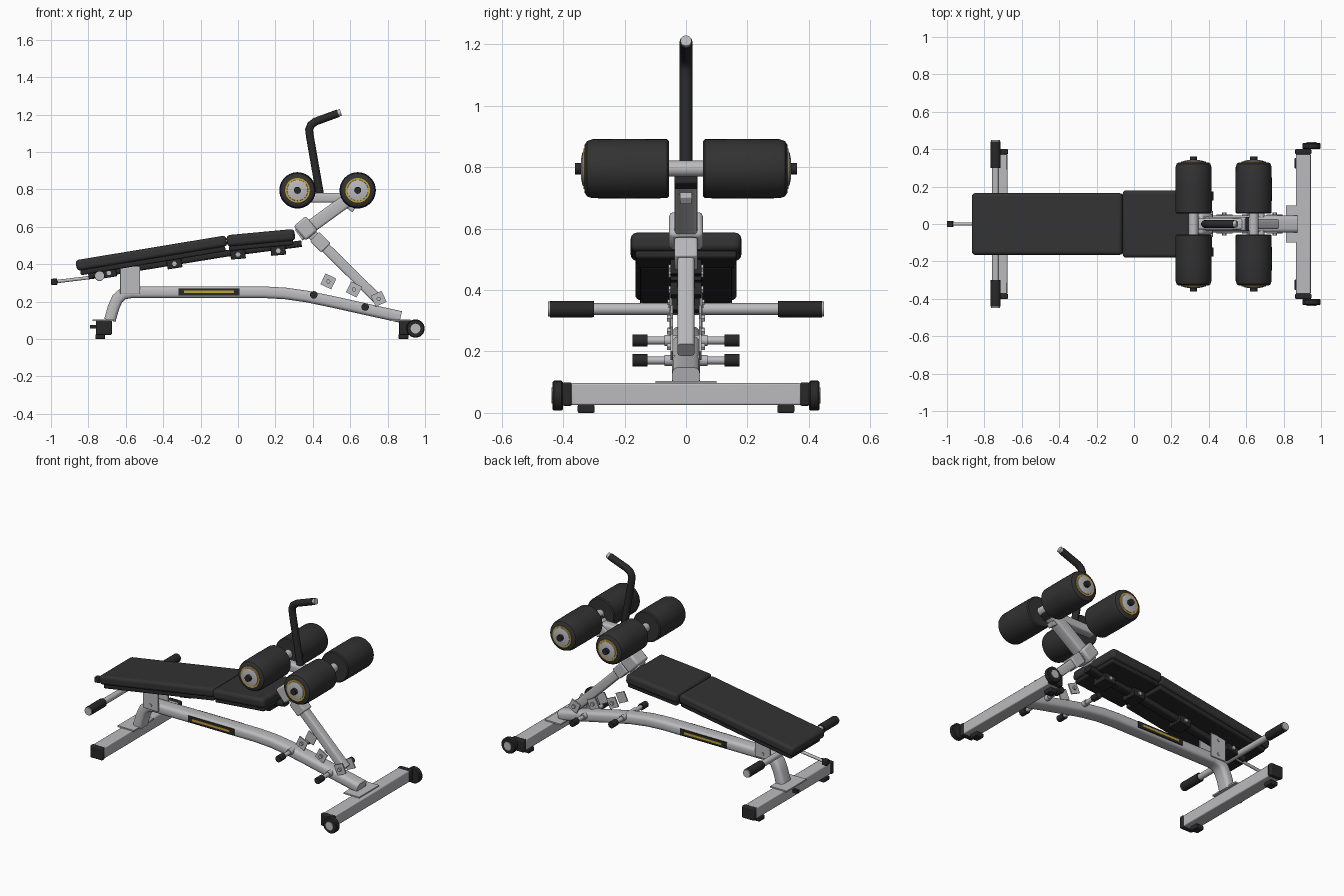
import bpy, bmesh, math
from mathutils import Vector, Matrix

if "Cube" in bpy.data.objects:
    bpy.data.objects.remove(bpy.data.objects["Cube"])

def material(name, rgb):
    m = bpy.data.materials.new(name)
    m.use_nodes = True
    m.diffuse_color = (*rgb, 1)
    m.node_tree.nodes["Principled BSDF"].inputs["Base Color"].default_value = (*rgb, 1)
    return m

SILVER = material("silver paint", (0.50, 0.50, 0.52))
PAD = material("black upholstery", (0.032, 0.032, 0.032))
RUBBER = material("black plastic", (0.022, 0.022, 0.023))
GOLD = material("gold trim", (0.55, 0.36, 0.04))

def finish(name, bm, mat, bevel=0.0, segments=2):
    bmesh.ops.recalc_face_normals(bm, faces=bm.faces)
    mesh = bpy.data.meshes.new(name)
    bm.to_mesh(mesh)
    bm.free()
    mesh.materials.append(mat)
    ob = bpy.data.objects.new(name, mesh)
    bpy.context.collection.objects.link(ob)
    if bevel:
        mod = ob.modifiers.new("soft edges", 'BEVEL')
        mod.width, mod.segments = bevel, segments
    bpy.ops.object.select_all(action='DESELECT')
    bpy.context.view_layer.objects.active = ob
    ob.select_set(True)
    bpy.ops.object.shade_smooth_by_angle(angle=math.radians(35))
    return ob

def box(name, loc, size, mat, tilt=0, bevel=0.0, segments=2):
    """Box whose x axis climbs by tilt degrees towards +x."""
    bm = bmesh.new()
    bmesh.ops.create_cube(bm, size=1)
    bmesh.ops.scale(bm, vec=size, verts=bm.verts)
    ob = finish(name, bm, mat, bevel, segments)
    ob.location = loc
    ob.rotation_euler.y = -math.radians(tilt)
    return ob

def lathe(name, x, z, profile, mat, steps=28):
    """Turned part around a sideways axis; profile holds (radius, y)."""
    bm = bmesh.new()
    vs = [bm.verts.new((r, y, 0)) for r, y in profile]
    es = [bm.edges.new(p) for p in zip(vs, vs[1:])]
    bmesh.ops.spin(bm, geom=vs + es, cent=(0, 0, 0), axis=(0, 1, 0),
                   angle=math.tau, steps=steps)
    bmesh.ops.remove_doubles(bm, verts=bm.verts, dist=1e-5)
    ob = finish(name, bm, mat)
    ob.location = (x, 0, z)
    return ob

def rod(name, x, z, r, y0, y1, mat, steps=24):
    return lathe(name, x, z, [(0, y0), (r, y0), (r, y1), (0, y1)], mat, steps)

def sweep(name, path, width, height, mat, corner=0.012):
    """Rounded tube along a path of (x, z) points."""
    ring = []
    for k in range(16):
        a = math.tau * (k // 4 * 4 + (k % 4) * 4 / 3) / 16
        q = math.pi / 4 + k // 4 * math.pi / 2
        ring.append((math.copysign(width / 2 - corner, math.cos(q)) + corner * math.cos(a),
                     math.copysign(height / 2 - corner, math.sin(q)) + corner * math.sin(a)))
    pts = [Vector((x, 0, z)) for x, z in path]
    bm = bmesh.new()
    rings = []
    for i, p in enumerate(pts):
        d0 = (p - pts[max(i - 1, 0)]).normalized()
        d1 = (pts[min(i + 1, len(pts) - 1)] - p).normalized()
        t = (d0 + d1).normalized()
        n = Vector((-t.z, 0, t.x)) / max(0.7, t.dot(d1 if d1.length else d0))
        rings.append([bm.verts.new(p + n * v + Vector((0, u, 0))) for u, v in ring])
    for a, b in zip(rings, rings[1:]):
        for k in range(16):
            bm.faces.new((a[k], a[(k + 1) % 16], b[(k + 1) % 16], b[k]))
    bm.faces.new(rings[0])
    bm.faces.new(rings[-1])
    bmesh.ops.remove_doubles(bm, verts=bm.verts, dist=1e-5)
    return finish(name, bm, mat)

SIDES = (("left", 1), ("right", -1))

# Arched main frame
sweep("main_frame", [(-0.685, 0.10), (-0.665, 0.17), (-0.645, 0.215), (-0.615, 0.242),
                     (-0.57, 0.25), (0.14, 0.25), (0.25, 0.244), (0.37, 0.227),
                     (0.50, 0.20), (0.87, 0.118)], 0.09, 0.062, SILVER, 0.02)

# Floor crossbars, end caps, feet and mounting plates
for end, x in (("rear", -0.717), ("front", 0.905)):
    box(end + "_crossbar", (x, 0, 0.061), (0.08, 0.75, 0.072), SILVER, bevel=0.006)
    for side, s in SIDES:
        box(f"{end}_end_cap_{side}", (x, s * 0.387, 0.061), (0.086, 0.03, 0.077), RUBBER, bevel=0.006)
        box(f"{end}_foot_{side}", (x - 0.02, s * 0.325, 0.013), (0.052, 0.055, 0.026), RUBBER, bevel=0.004)
box("rear_mount_plate", (-0.72, 0, 0.1), (0.115, 0.2, 0.009), SILVER)
box("front_mount_plate", (0.868, 0, 0.1), (0.11, 0.2, 0.009), SILVER)
box("rear_bolt", (-0.77, 0, 0.065), (0.04, 0.02, 0.02), RUBBER)

# Transport wheels
for side, s in SIDES:
    lathe("wheel_" + side, 0.949, 0.056,
          [(0, s * 0.4), (0.044, s * 0.4), (0.049, s * 0.405), (0.049, s * 0.429),
           (0.044, s * 0.434), (0, s * 0.434)], RUBBER)
    rod("wheel_hub_" + side, 0.949, 0.056, 0.026, s * 0.43, s * 0.438, SILVER)

# Padded bench in two sections, each on a backing board
box("back_pad", (-0.463, 0, 0.459), (0.815, 0.33, 0.058), PAD, 9.4, 0.018, 4)
box("back_board", (-0.455, 0, 0.419), (0.785, 0.30, 0.028), RUBBER, 9.4, 0.008)
box("seat_pad", (0.122, 0, 0.541), (0.365, 0.36, 0.062), PAD, 5.3, 0.02, 4)
box("seat_board", (0.124, 0, 0.50), (0.345, 0.33, 0.026), RUBBER, 5.3, 0.008)
sweep("bench_rail", [(-0.80, 0.338), (-0.06, 0.458), (0.34, 0.51)], 0.06, 0.035, RUBBER)

# Pad brackets with bolt heads
for i, (x, z, t) in enumerate([(-0.69, 0.353, 9), (-0.34, 0.402, 9), (0.0, 0.452, 5), (0.215, 0.472, 5)]):
    box(f"pad_bracket_{i}", (x, 0, z), (0.08, 0.10, 0.048), RUBBER, t, 0.003)
    for side, s in SIDES:
        rod(f"bracket_bolt_{i}_{side}", x, z, 0.013, s * 0.045, s * 0.057, SILVER, 6)

# Rear support plates and side handles
for side, s in SIDES:
    box("support_plate_" + side, (-0.577, s * 0.05, 0.315), (0.108, 0.009, 0.15), SILVER, bevel=0.003)
    for z in (0.27, 0.36):
        rod(f"support_bolt_{z}_{side}", -0.577, z, 0.01, s * 0.05, s * 0.06, SILVER, 6)
    lathe("handle_grip_" + side, -0.74, 0.338,
          [(0, s * 0.3), (0.026, s * 0.3), (0.027, s * 0.306), (0.027, s * 0.442), (0, s * 0.444)], RUBBER)
    rod("handle_tip_" + side, -0.74, 0.338, 0.024, s * 0.44, s * 0.45, SILVER)
rod("handle_bar", -0.74, 0.338, 0.019, -0.31, 0.31, SILVER)

# Pull pin behind the bench
sweep("pull_pin", [(-0.98, 0.306), (-0.74, 0.335)], 0.018, 0.018, SILVER, 0.008)
box("pull_pin_knob", (-0.983, 0, 0.306), (0.034, 0.034, 0.034), RUBBER, 5, 0.004)

# Name plate bands, plain gold on black
for side, s in SIDES:
    box("badge_" + side, (-0.155, s * 0.047, 0.252), (0.325, 0.006, 0.038), RUBBER)
    box("badge_stripe_" + side, (-0.155, s * 0.049, 0.252), (0.265, 0.006, 0.014), GOLD)

# Adjustable strut, collars and plates
sweep("strut", [(0.38, 0.575), (0.755, 0.205)], 0.054, 0.054, SILVER, 0.01)
box("strut_collar", (0.44, 0, 0.518), (0.085, 0.075, 0.07), SILVER, -45, 0.006)
box("strut_head", (0.362, 0, 0.592), (0.085, 0.11, 0.10), SILVER, 40, 0.012)
for i, (x, z, t) in enumerate([(0.483, 0.308, -25), (0.62, 0.265, -27), (0.752, 0.215, 25)]):
    for side, s in SIDES:
        box(f"lock_plate_{i}_{side}", (x, s * 0.046, z), (0.064, 0.008, 0.064), SILVER, t)
        rod(f"lock_bolt_{i}_{side}", x, z, 0.012, s * 0.046, s * 0.062, SILVER, 6)

# Foot pegs through the frame
for i, (x, z) in enumerate([(0.405, 0.236), (0.68, 0.171)]):
    rod(f"peg_rod_{i}", x, z, 0.013, -0.14, 0.14, SILVER)
    rod(f"peg_sleeve_{i}", x, z, 0.018, -0.07, 0.07, SILVER)
    for side, s in SIDES:
        rod(f"peg_cap_{i}_{side}", x, z, 0.02, s * 0.125, s * 0.175, RUBBER)

# Leg arm carrying the rollers
sweep("leg_arm", [(0.325, 0.555), (0.615, 0.765)], 0.074, 0.07, SILVER)
sweep("roller_beam", [(0.31, 0.755), (0.63, 0.755)], 0.06, 0.052, SILVER)
box("arm_cap", (0.625, 0, 0.765), (0.04, 0.074, 0.065), RUBBER, 36, 0.005)
box("arm_stop", (0.60, 0, 0.705), (0.05, 0.04, 0.03), SILVER, -35, 0.004)

# Foam rollers with gold-ringed hubs
for end, x in (("inner", 0.318), ("outer", 0.64)):
    z = 0.795
    rod(end + "_axle", x, z, 0.017, -0.34, 0.34, SILVER)
    rod(end + "_axle_boss", x, z, 0.026, -0.055, 0.055, SILVER)
    for side, s in SIDES:
        n = f"{end}_roller_{side}"
        lathe(n, x, z, [(0, s * 0.056), (0.09, s * 0.056), (0.096, s * 0.062), (0.097, s * 0.19),
                        (0.096, s * 0.305), (0.09, s * 0.322), (0.078, s * 0.33), (0, s * 0.33)], PAD, 40)
        rod(n + "_ring", x, z, 0.066, s * 0.325, s * 0.334, GOLD, 40)
        lathe(n + "_hub", x, z, [(0, s * 0.33), (0.057, s * 0.33), (0.055, s * 0.337),
                                 (0.03, s * 0.342), (0, s * 0.342)], SILVER, 40)
        rod(n + "_nut", x, z, 0.019, s * 0.34, s * 0.362, RUBBER, 12)

# Bent hand post
sweep("hand_post", [(0.44, 0.765), (0.385, 1.08), (0.38, 1.12), (0.39, 1.145), (0.415, 1.163),
                    (0.535, 1.207)], 0.042, 0.042, RUBBER, 0.02)
sweep("hand_post_tip", [(0.533, 1.206), (0.55, 1.212)], 0.036, 0.036, SILVER, 0.017)
